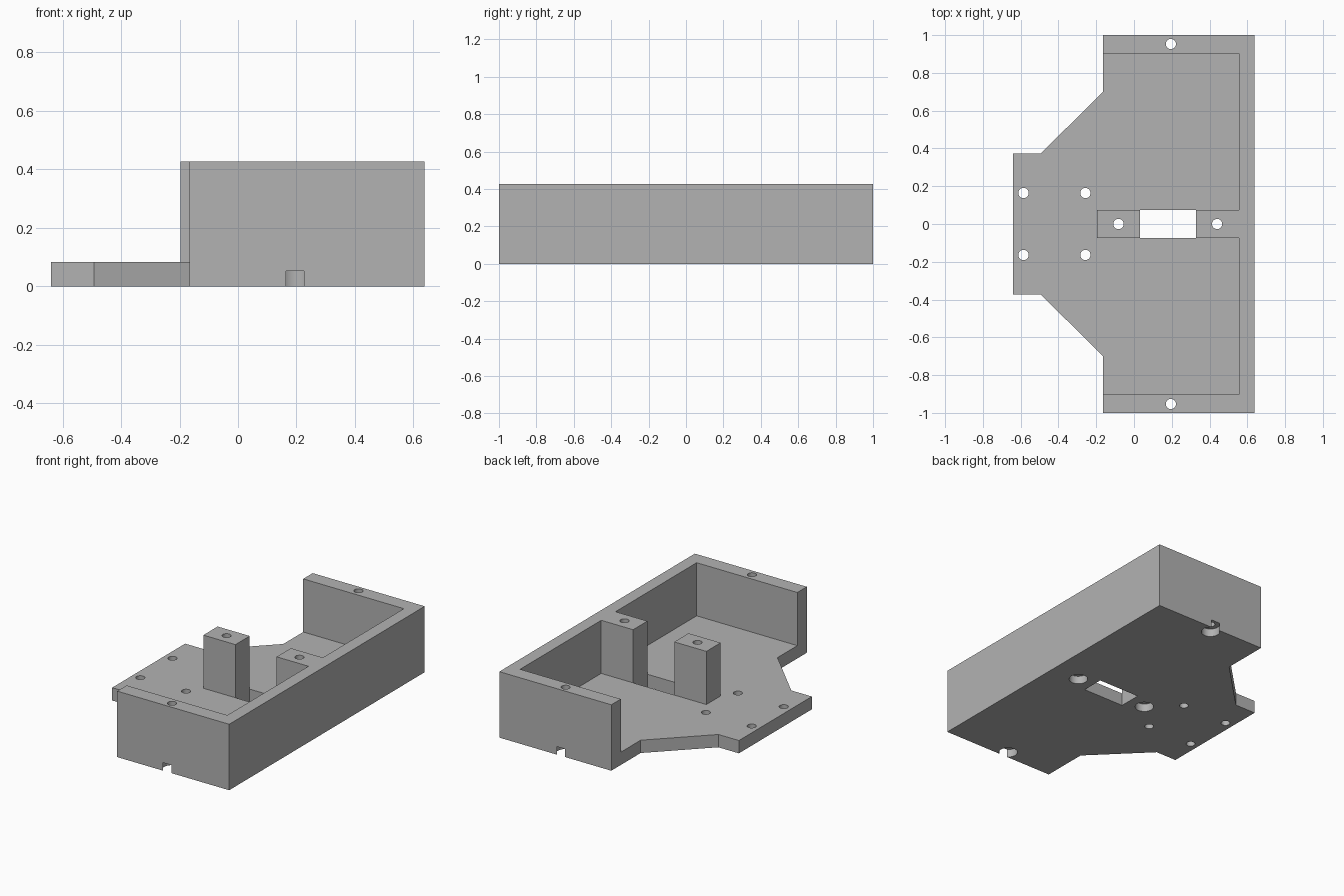
import bpy, bmesh, math

cube = bpy.data.objects.get("Cube")
if cube:
    bpy.data.objects.remove(cube, do_unlink=True)

grey = bpy.data.materials.new("plain_grey")
grey.use_nodes = True
colour = (0.45, 0.45, 0.45, 1)
grey.diffuse_color = colour
grey.node_tree.nodes["Principled BSDF"].inputs["Base Color"].default_value = colour

TOP, PLATE, RECESS = 0.427, 0.083, 0.052
HALF = 0.073


def finish(name, bm):
    bmesh.ops.recalc_face_normals(bm, faces=bm.faces)
    mesh = bpy.data.meshes.new(name)
    bm.to_mesh(mesh)
    bm.free()
    mesh.materials.append(grey)
    ob = bpy.data.objects.new(name, mesh)
    bpy.context.collection.objects.link(ob)
    return ob


def prism(name, outline, z0, z1):
    bm = bmesh.new()
    face = bm.faces.new([bm.verts.new((x, y, z0)) for x, y in outline])
    out = bmesh.ops.extrude_face_region(bm, geom=[face])
    verts = [v for v in out["geom"] if isinstance(v, bmesh.types.BMVert)]
    bmesh.ops.translate(bm, verts=verts, vec=(0, 0, z1 - z0))
    return finish(name, bm)


def block(name, x0, x1, z0, z1):
    return prism(name, [(x0, -HALF), (x1, -HALF), (x1, HALF), (x0, HALF)], z0, z1)


def drill(name, x, y, radius, z0, z1):
    outline = [(x + radius * math.cos(math.tau * i / 32),
                y + radius * math.sin(math.tau * i / 32)) for i in range(32)]
    return prism(name, outline, z0, z1)


def combine(target, tool, operation):
    mod = target.modifiers.new("combine", "BOOLEAN")
    mod.operation, mod.object, mod.solver = operation, tool, "EXACT"
    tool.hide_render = True
    bpy.context.view_layer.objects.active = target
    bpy.ops.object.modifier_apply(modifier=mod.name)
    bpy.data.objects.remove(tool, do_unlink=True)


def mirrored(half):
    return half + [(x, -y) for x, y in reversed(half)]


# Base plate with the tapered tongue and the central slot
body = prism("sensor_housing", mirrored(
    [(-0.64, 0.373), (-0.493, 0.373), (-0.165, 0.70), (-0.165, 1), (0.637, 1)]), 0, PLATE)
combine(body, block("slot", 0.033, 0.328, -0.1, 0.2), "DIFFERENCE")

# Side and back walls with the attached post, then the free post
walls = prism("walls", mirrored(
    [(0.637, 1), (-0.165, 1), (-0.165, 0.903), (0.556, 0.903),
     (0.556, HALF), (0.328, HALF)]), 0, TOP)
combine(body, walls, "UNION")
combine(body, block("free_post", -0.197, 0.033, 0, TOP), "UNION")

# Screw holes with wide recesses underneath
for x, y in [(0.195, 0.953), (0.195, -0.953), (-0.082, 0), (0.44, 0)]:
    combine(body, drill("screw_hole", x, y, 0.027, -0.1, 0.6), "DIFFERENCE")
    combine(body, drill("screw_recess", x, y, 0.056, -0.1, RECESS), "DIFFERENCE")

# Mounting holes in the plate
for x in (-0.585, -0.257):
    for y in (-0.164, 0.164):
        combine(body, drill("mounting_hole", x, y, 0.027, -0.1, 0.2), "DIFFERENCE")

# Merge coplanar faces and smooth the round holes
bm = bmesh.new()
bm.from_mesh(body.data)
bmesh.ops.remove_doubles(bm, verts=bm.verts, dist=0.0001)
bmesh.ops.dissolve_limit(bm, angle_limit=0.01, verts=bm.verts, edges=bm.edges)
bm.to_mesh(body.data)
bm.free()
body.name = "sensor_housing"
bpy.ops.object.select_all(action="DESELECT")
body.select_set(True)
bpy.context.view_layer.objects.active = body
bpy.ops.object.shade_smooth_by_angle(angle=math.radians(30))
